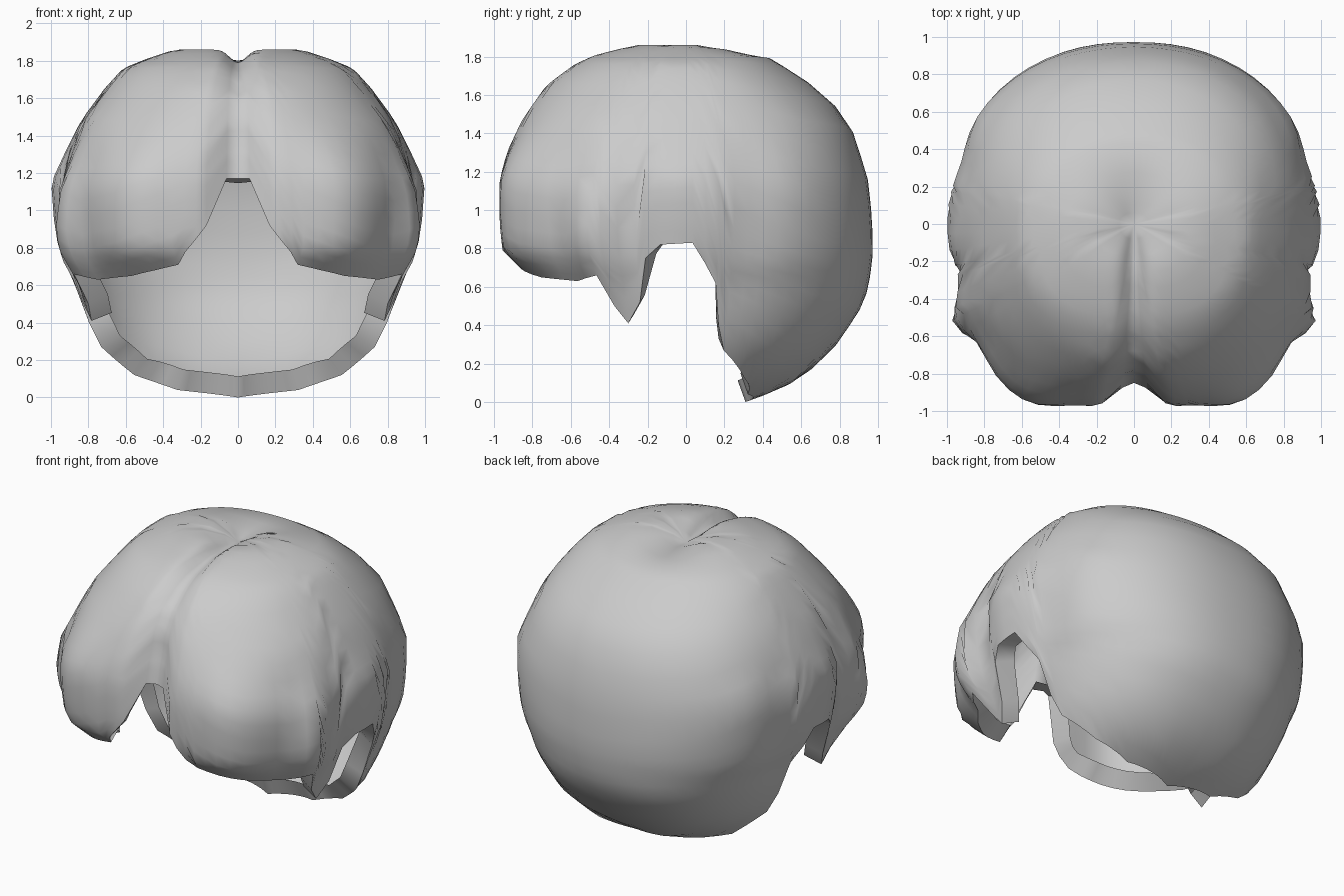
import bpy, bmesh, math

if "Cube" in bpy.data.objects:
    bpy.data.objects.remove(bpy.data.objects["Cube"])

# Shell profile from bottom to crown: height, front reach, back reach, half width
PROFILE = [
    (0.00, .31, .31, .36), (0.04, .40, .42, .46), (0.12, .50, .60, .62),
    (0.28, .60, .77, .755), (0.41, .66, .86, .81), (0.52, .72, .93, .85),
    (0.63, .80, .955, .89), (0.70, .87, .965, .93), (0.79, .96, .975, .96),
    (0.95, .975, .97, .985), (1.15, .975, .95, 1.0), (1.30, .94, .905, .93),
    (1.48, .86, .845, .84), (1.65, .74, .66, .715), (1.76, .59, .49, .615),
    (1.81, .48, .41, .49), (1.86, .28, .12, .34), (1.86, .08, .06, .08),
]

# Lower hem: angle from the back (0) round to the front (180), height
HEM = [
    (0, 0), (45, .04), (61, .12), (75, .27), (78, .40), (80, .62), (88, .83),
    (98, .82), (103, .75), (106, .52), (111, .41), (115, .50), (118, .66),
    (127, .63), (143, .65), (152, .68), (160, .71), (167, .85), (170, .92),
    (176, 1.17), (180, 1.17),
]
ROWS = 22


def lerp(a, b, t):
    return a + (b - a) * t


def clamp(t):
    return max(0.0, min(1.0, t))


def bump(x, centre, width):
    return math.exp(-((x - centre) / width) ** 2)


def profile_at(s):
    i = min(int(s), len(PROFILE) - 2)
    return [lerp(a, b, s - i) for a, b in zip(PROFILE[i], PROFILE[i + 1])]


def index_of_height(z):
    for i in range(len(PROFILE) - 1):
        z0, z1 = PROFILE[i][0], PROFILE[i + 1][0]
        if z <= z1:
            return i + (z - z0) / (z1 - z0)


def parting(x, y, z):
    """Sink the middle of the crown into a shallow parting."""
    width = .06 + .25 * max(0, y + .1)
    fade = clamp((.45 - y) / .4) * clamp((z - 1.5) / .2)
    return z - .07 * fade * bump(x, 0, width)


def shell_point(deg, s):
    z, front, back, half = profile_at(s)
    a = math.radians(deg)
    reach = front if deg > 90 else back
    n = lerp(3.0, 2.2, clamp((z - 1.1) / .5)) if deg > 90 else 2.25
    r = (abs(math.sin(a) / half) ** n + abs(math.cos(a) / reach) ** n) ** (-1 / n)
    # flatter flanks behind and in front of the widest point
    mid = clamp((1.45 - z) / .25) * clamp((z - .5) / .3)
    low = clamp((1.2 - z) / .3) * clamp((z - .5) / .3)
    r -= mid * (.03 * bump(deg, 71, 9) + .05 * bump(deg, 107, 7))
    # squarer fringe lobes with a pulled-out side corner near the hem
    r += low * .075 * bump(deg, 119.5, 5.5)
    r += mid * (.04 * bump(deg, 150, 9) - .05 * bump(deg, 127, 9))
    # rounded valley between the two fringe lobes
    t = clamp((180 - deg) / 13)
    valley = .5 + .5 * math.cos(math.pi * t)
    r *= 1 - .125 * valley * clamp((1.8 - z) / .45)
    x, y = r * math.sin(a), r * math.cos(a)
    return x, y, parting(x, y, z)


# Columns, finer where the hem changes quickly
half_columns = []
for (d0, z0), (d1, z1) in zip(HEM, HEM[1:]):
    steps = max(1, math.ceil((d1 - d0) / 6))
    half_columns += [(lerp(d0, d1, k / steps), lerp(z0, z1, k / steps))
                     for k in range(steps)]
half_columns.append(HEM[-1])
columns = [(d, z, 1) for d, z in half_columns]
columns += [(d, z, -1) for d, z in reversed(half_columns[1:-1])]

# Hair shell
bm = bmesh.new()
grid = []
top = len(PROFILE) - 1
for deg, hem, side in columns:
    start = index_of_height(hem)
    col = []
    for k in range(ROWS + 1):
        x, y, z = shell_point(deg, lerp(start, top, k / ROWS))
        col.append(bm.verts.new((x * side, y, z)))
    grid.append(col)
crown = bm.verts.new((0, 0, parting(0, 0, 1.86)))
for j, col in enumerate(grid):
    nxt = grid[(j + 1) % len(grid)]
    for k in range(ROWS):
        bm.faces.new((col[k], col[k + 1], nxt[k + 1], nxt[k]))
    bm.faces.new((col[ROWS], crown, nxt[ROWS]))
mesh = bpy.data.meshes.new("hair_shell")
bm.to_mesh(mesh)
bm.free()
hair = bpy.data.objects.new("hair_shell", mesh)
bpy.context.collection.objects.link(hair)

# Turned-in rim along the hem
rim = hair.modifiers.new("rim", 'SOLIDIFY')
rim.thickness = .12
rim.offset = -1
rim.use_rim_only = True

grey = bpy.data.materials.new("light_grey")
grey.diffuse_color = (.6, .6, .6, 1)
grey.use_nodes = True
grey.node_tree.nodes["Principled BSDF"].inputs["Base Color"].default_value = grey.diffuse_color
mesh.materials.append(grey)

bpy.context.view_layer.objects.active = hair
hair.select_set(True)
bpy.ops.object.modifier_apply(modifier="rim")
bpy.ops.object.shade_smooth_by_angle(angle=math.radians(60))
